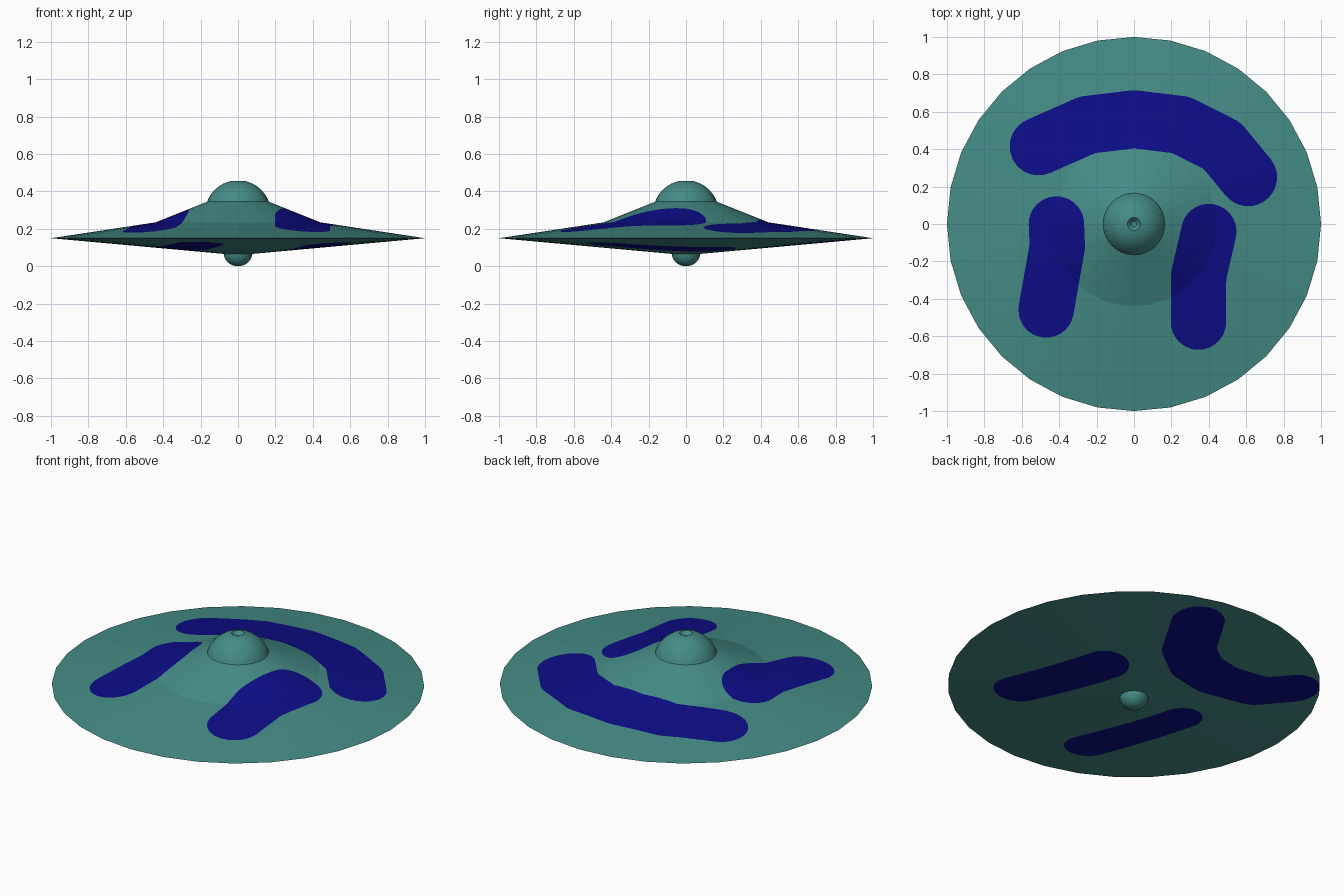
import bpy, bmesh, math
from mathutils import Vector

if "Cube" in bpy.data.objects:
    bpy.data.objects.remove(bpy.data.objects["Cube"])

SIDES = 32


def material(name, rgb):
    m = bpy.data.materials.new(name)
    m.diffuse_color = (*rgb, 1)
    m.use_nodes = True
    m.node_tree.nodes["Principled BSDF"].inputs["Base Color"].default_value = m.diffuse_color
    return m


TEAL = material("teal_hull", (0.059, 0.262, 0.238))
NAVY = material("navy_paint", (0.004, 0.004, 0.245))

# Painted strokes: (half width, centre line in x, y)
TOP_STROKES = [
    (0.155, [(-.51, .415), (-.25, .53), (0, .56), (.25, .53), (.47, .42), (.61, .25)]),
    (0.148, [(.40, -.04), (.345, -.28), (.345, -.525)]),
    (0.148, [(-.415, 0), (-.41, -.12), (-.47, -.46)]),
]
UNDER_STROKES = [
    (0.145, [(.19, .76), (.06, .53), (-.08, .43), (-.26, .39), (-.53, .41), (-.67, .53)]),
    (0.130, [(.48, -.40), (.32, .14)]),
    (0.125, [(-.20, -.63), (-.36, -.05)]),
]


def stroke_distance(co, strokes):
    """Signed distance in plan to the nearest painted stroke."""
    p, best = Vector((co.x, co.y)), 9.0
    for width, pts in strokes:
        for a, b in zip(pts, pts[1:]):
            a, b = Vector(a), Vector(b)
            d = b - a
            t = max(0, min(1, (p - a).dot(d) / d.length_squared))
            best = min(best, (p - a - d * t).length - width)
    return best


def paint(bm, strokes):
    """Cut the faces along the stroke outlines and colour the inside."""
    dist = {v: stroke_distance(v.co, strokes) for v in bm.verts}
    cuts = set()
    for e in list(bm.edges):
        a, b = e.verts
        if dist[a] * dist[b] < 0:
            f = dist[a] / (dist[a] - dist[b])
            cuts.add(bmesh.utils.edge_split(e, a, max(.02, min(.98, f)))[1])
    for f in list(bm.faces):
        on = [v for v in f.verts if v in cuts]
        if len(on) == 2:
            bmesh.utils.face_split(f, on[0], on[1])
    for f in bm.faces:
        if stroke_distance(f.calc_center_median(), strokes) < 0:
            f.material_index = 1


def revolve(name, profile, strokes=None, cell=0.03):
    """Turn a bottom-to-top (radius, z) profile into a 32-sided solid."""
    sub = 4 if strokes else 1
    if strokes:  # finer grid on the same flat facets
        fine = [profile[0]]
        for a, b in zip(profile, profile[1:]):
            n = max(1, round(abs(b[0] - a[0]) / cell))
            fine += [(a[0] + (b[0] - a[0]) * k / n, a[1] + (b[1] - a[1]) * k / n)
                     for k in range(1, n + 1)]
        profile = fine
    corner = [Vector((math.cos(math.tau * i / SIDES), math.sin(math.tau * i / SIDES)))
              for i in range(SIDES)]
    around = [corner[i].lerp(corner[(i + 1) % SIDES], k / sub)
              for i in range(SIDES) for k in range(sub)]
    bm = bmesh.new()
    rings = [[bm.verts.new((c.x * r, c.y * r, z)) for c in around] for r, z in profile]
    n = len(around)
    for lo, hi in zip(rings, rings[1:]):
        for i in range(n):
            j = (i + 1) % n
            bm.faces.new((lo[i], lo[j], hi[j], hi[i]))
    bmesh.ops.remove_doubles(bm, verts=bm.verts, dist=1e-5)
    if strokes:
        paint(bm, strokes)
    me = bpy.data.meshes.new(name)
    bm.to_mesh(me)
    bm.free()
    me.materials.append(TEAL)
    me.materials.append(NAVY)
    ob = bpy.data.objects.new(name, me)
    bpy.context.collection.objects.link(ob)
    return ob


# Upper hull: wide brim and steeper inner cone
revolve("hull_top", [(1, .15), (.44, .235), (.165, .345)], TOP_STROKES)

# Underside: shallow cone
revolve("hull_underside", [(.075, .066), (1, .15)], UNDER_STROKES)

# Dome cap with a small dimple on top
R, CZ = .176, .284
start, end = math.asin(.345 / R - CZ / R), math.acos(.035 / R)
dome = [(R * math.cos(a), CZ + R * math.sin(a))
        for a in (start + (end - start) * k / 8 for k in range(9))]
revolve("dome", dome + [(.015, .435), (0, .432)])

# Round knob below
knob = [(.077 * math.sin(a), .072 - .072 * math.cos(a))
        for a in (math.pi / 2 * k / 8 for k in range(9))]
revolve("bottom_knob", knob)
